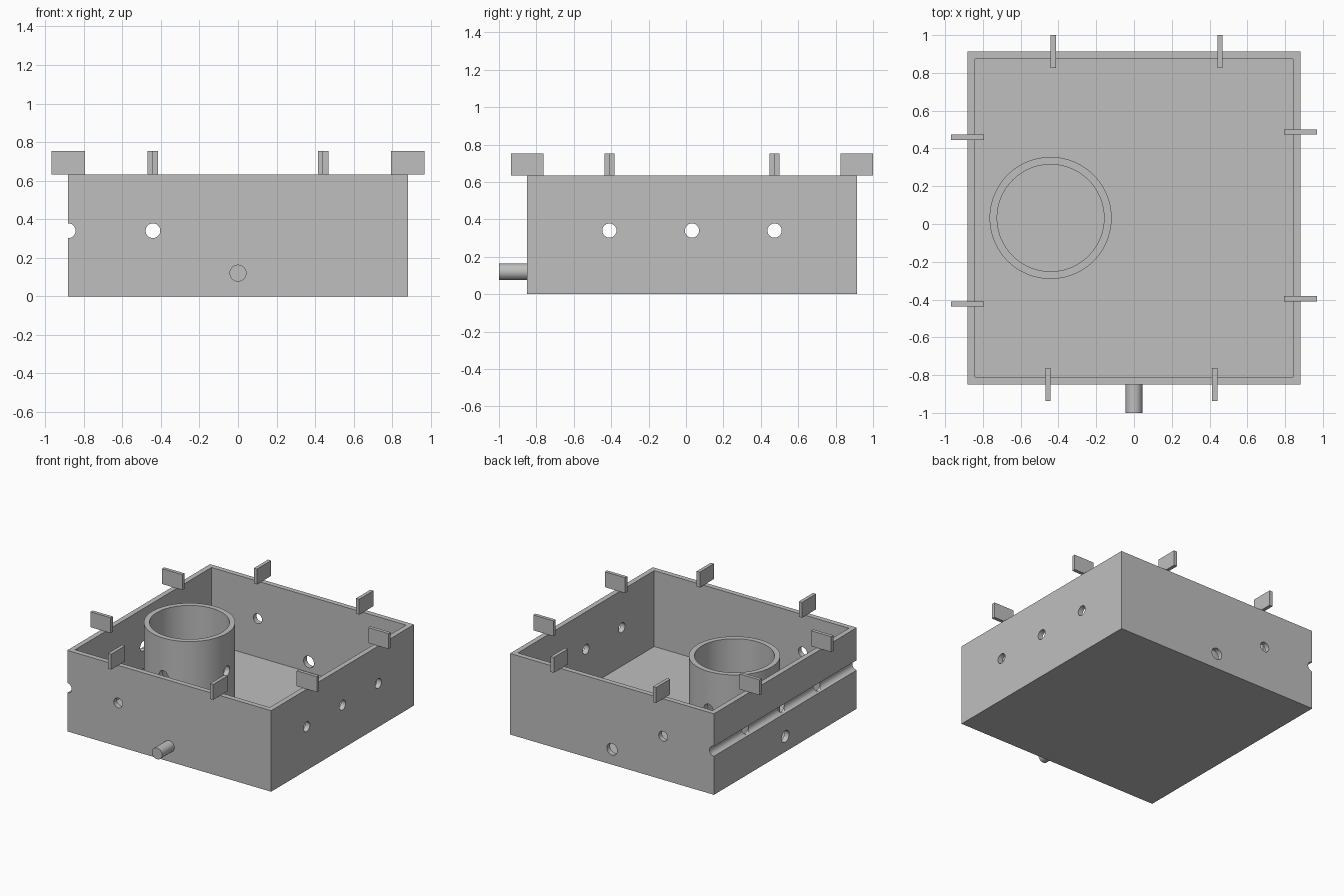
import bpy
from math import pi, radians

if "Cube" in bpy.data.objects:
    bpy.data.objects.remove(bpy.data.objects["Cube"], do_unlink=True)

grey = bpy.data.materials.new("plain grey")
grey.use_nodes = True
COLOUR = (0.52, 0.52, 0.52, 1)
grey.diffuse_color = COLOUR
grey.node_tree.nodes["Principled BSDF"].inputs["Base Color"].default_value = COLOUR

CY = 0.032            # box centre in y
HALF, WALL, RIM = 0.881, 0.04, 0.633
HOLE_Z, LOW_Z = 0.34, 0.12
PITCH = 0.4415        # spacing of holes and tabs
ALONG = {"x": (0, pi / 2, 0), "y": (pi / 2, 0, 0), "z": (0, 0, 0)}


def box(name, centre, size):
    bpy.ops.mesh.primitive_cube_add(size=1, location=centre)
    ob = bpy.context.object
    ob.name = name
    ob.scale = size
    bpy.ops.object.transform_apply(location=False, rotation=False, scale=True)
    ob.data.materials.append(grey)
    return ob


def rod(name, axis, centre, radius, length, sides=48):
    bpy.ops.mesh.primitive_cylinder_add(vertices=sides, radius=radius, depth=length,
                                        location=centre, rotation=ALONG[axis])
    ob = bpy.context.object
    ob.name = name
    ob.data.materials.append(grey)
    return ob


def cut(target, cutter):
    cutter.hide_render = True
    mod = target.modifiers.new("cut", "BOOLEAN")
    mod.operation = "DIFFERENCE"
    mod.solver = "EXACT"
    mod.object = cutter
    bpy.ops.object.select_all(action="DESELECT")
    target.select_set(True)
    bpy.context.view_layer.objects.active = target
    bpy.ops.object.modifier_apply(modifier=mod.name)
    bpy.data.objects.remove(cutter, do_unlink=True)


def smooth(ob):
    bpy.ops.object.select_all(action="DESELECT")
    ob.select_set(True)
    bpy.context.view_layer.objects.active = ob
    bpy.ops.object.shade_smooth_by_angle(angle=radians(30))


# Open tray with thin walls and floor
tray = box("tray", (0, CY, RIM / 2), (2 * HALF, 2 * HALF, RIM))
inner = 2 * (HALF - WALL)
cut(tray, box("cavity", (0, CY, WALL + 0.5), (inner, inner, 1)))

# Round well standing on the floor
tube = rod("round_well", "z", (-PITCH, CY, (RIM + WALL) / 2), 0.323, RIM - WALL, 96)
cut(tube, rod("bore", "z", (-PITCH, CY, 0.5), 0.283, 2, 96))

# Holes through the side walls and the well
for k in (-1, 0, 1):
    cut(tray, rod("hole", "x", (0, CY + k * PITCH, HOLE_Z), 0.038, 3))
cut(tray, rod("hole", "y", (-PITCH, 0, HOLE_Z), 0.038, 3))
for axis in "xy":
    cut(tube, rod("hole", axis, (-PITCH, CY, HOLE_Z), 0.038, 1))

# Low sockets in the back wall and the -x wall
cut(tray, rod("socket", "y", (0, CY + HALF, LOW_Z), 0.045, 0.12))
cut(tray, rod("socket", "x", (-HALF, CY, LOW_Z), 0.045, 0.12))

# Half-round groove along the outside of the -x wall
cut(tray, rod("groove", "y", (-HALF, CY, HOLE_Z), 0.0385, 3))

# Peg on the front wall
front = CY - HALF
peg = rod("front_peg", "y", (0, (front - 1) / 2, LOW_Z), 0.044, 1 + front)

for ob in (tray, tube, peg):
    smooth(ob)

# Tabs straddling the rim, two per side, shifted to clear a neighbouring tray
TAB_L, TAB_W, TAB_H, SHIFT = 0.174, 0.027, 0.12, 0.014
for side in (-1, 1):
    for k in (-1, 1):
        along = k * PITCH + side * SHIFT
        z = RIM + TAB_H / 2
        box("back_tab" if side > 0 else "front_tab",
            (along, CY + side * HALF, z), (TAB_W, TAB_L, TAB_H))
        box("left_tab" if side > 0 else "right_tab",
            (side * HALF, CY + along, z), (TAB_L, TAB_W, TAB_H))
